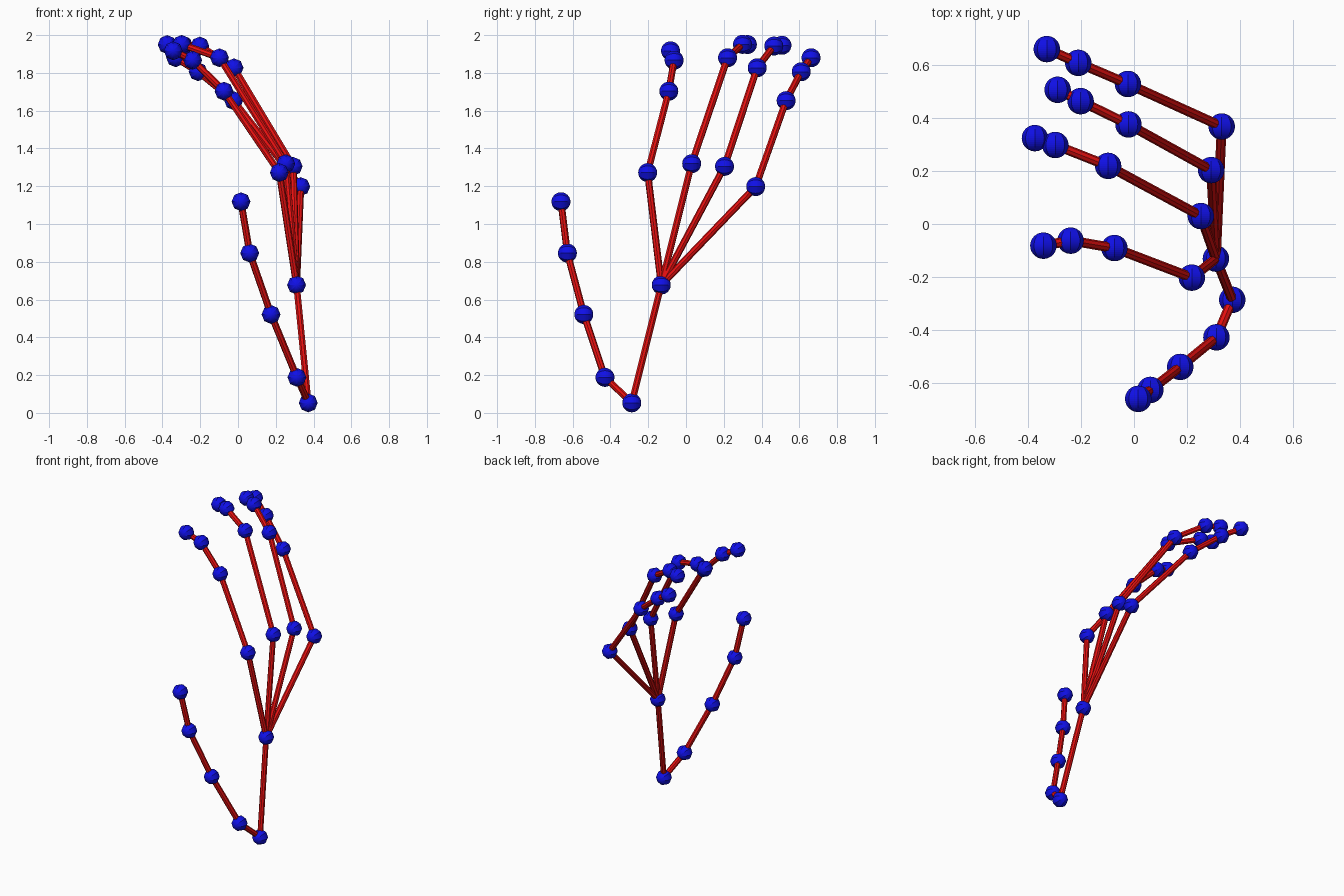
import bpy
from math import pi
from mathutils import Vector, Matrix

if "Cube" in bpy.data.objects:
    bpy.data.objects.remove(bpy.data.objects["Cube"], do_unlink=True)

JOINT_RADIUS = 0.05
BONE_RADIUS = 0.0185


def make_material(name, color):
    mat = bpy.data.materials.new(name)
    mat.use_nodes = True
    mat.diffuse_color = color
    mat.node_tree.nodes["Principled BSDF"].inputs["Base Color"].default_value = color
    return mat


blue = make_material("joint blue", (0.005, 0.005, 0.8, 1))
red = make_material("bone red", (0.8, 0.005, 0.005, 1))


def finish(name, mat):
    obj = bpy.context.object
    obj.name = obj.data.name = name
    obj.data.materials.append(mat)


def joint(name, p):
    # Eight-sided ball with its poles along y
    bpy.ops.mesh.primitive_uv_sphere_add(segments=8, ring_count=20, radius=JOINT_RADIUS,
                                         location=p, rotation=(pi / 2, 0, 0))
    finish(name, blue)


def bone(name, a, b):
    a, b = Vector(a), Vector(b)
    bpy.ops.mesh.primitive_cylinder_add(vertices=8, radius=BONE_RADIUS, depth=(b - a).length)
    turn = (b - a).to_track_quat("Z", "Y").to_matrix().to_4x4()
    bpy.context.object.matrix_world = Matrix.Translation((a + b) / 2) @ turn
    finish(name, red)


# Base of the hand
wrist = (0.372, -0.287, 0.053)
palm = (0.31, -0.131, 0.677)
joint("wrist_joint", wrist)
joint("palm_joint", palm)
bone("wrist_bone", wrist, palm)

# Each finger: where it starts, then its joints from knuckle to tip
fingers = {
    "thumb": (wrist, [(0.312, -0.429, 0.188), (0.175, -0.541, 0.521),
                      (0.062, -0.628, 0.846), (0.016, -0.662, 1.118)]),
    "index": (palm, [(0.219, -0.203, 1.272), (-0.074, -0.091, 1.703),
                     (-0.24, -0.063, 1.867), (-0.343, -0.082, 1.917)]),
    "middle": (palm, [(0.253, 0.03, 1.319), (-0.098, 0.22, 1.88),
                      (-0.298, 0.299, 1.951), (-0.375, 0.325, 1.95)]),
    "ring": (palm, [(0.292, 0.204, 1.305), (-0.021, 0.377, 1.827),
                    (-0.202, 0.465, 1.942), (-0.289, 0.508, 1.946)]),
    "little": (palm, [(0.332, 0.369, 1.198), (-0.023, 0.53, 1.653),
                      (-0.211, 0.61, 1.806), (-0.33, 0.662, 1.88)]),
}
for finger, (start, points) in fingers.items():
    for i, p in enumerate(points, 1):
        bone(f"{finger}_bone_{i}", start, p)
        joint(f"{finger}_joint_{i}", p)
        start = p
